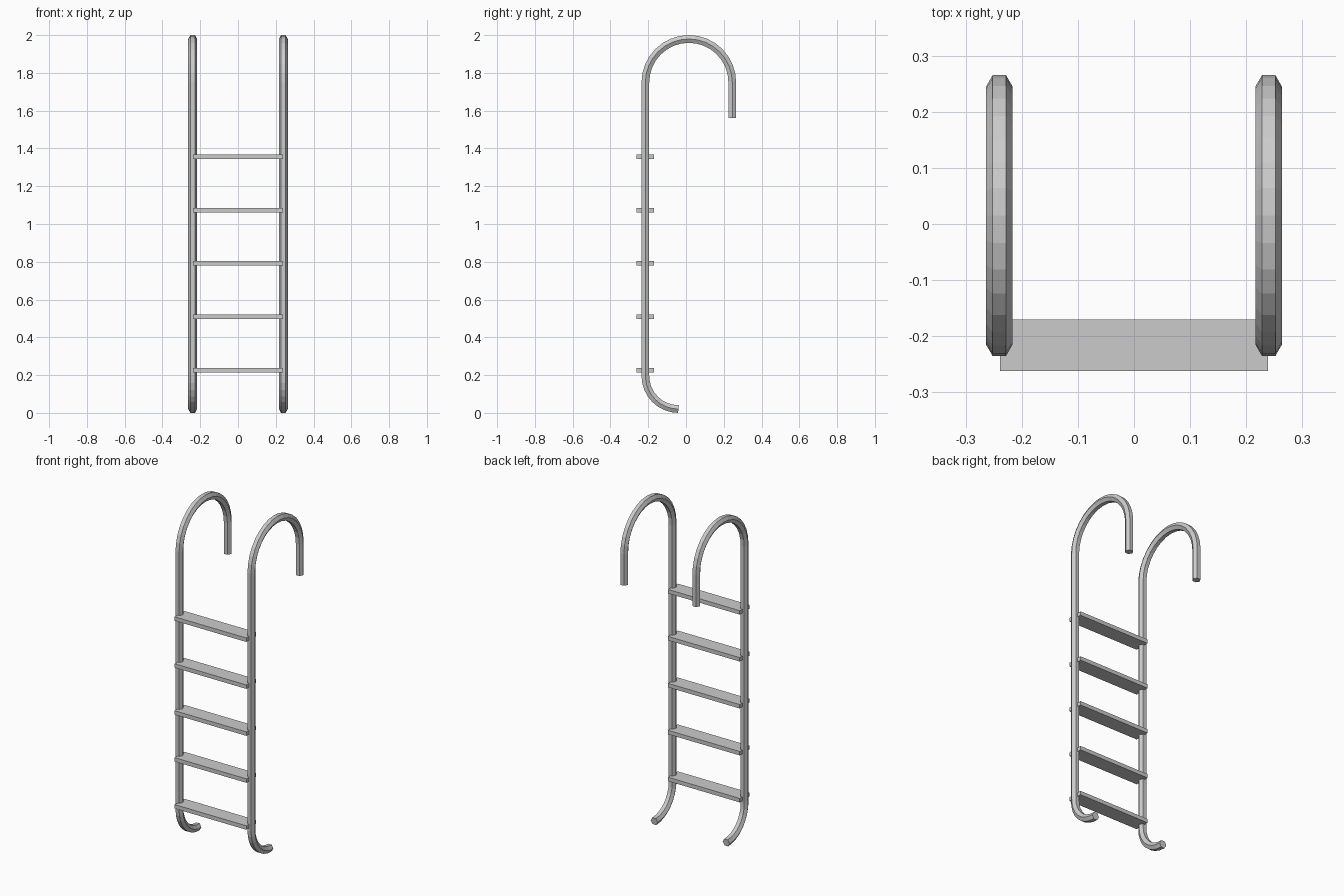
import bpy, bmesh
from math import cos, sin, pi
from mathutils import Vector

if "Cube" in bpy.data.objects:
    bpy.data.objects.remove(bpy.data.objects["Cube"])

R = 0.0236                  # tube radius (hexagon, corners towards +-x)
FLAT = R * cos(pi / 6)      # half width across flats
RAIL_X, Y0, Y1 = 0.24, -0.215, 0.245


def arc(cy, cz, r, a0, a1, n):
    return [Vector((RAIL_X, cy + r * cos(a0 + (a1 - a0) * i / n),
                    cz + r * sin(a0 + (a1 - a0) * i / n))) for i in range(n + 1)]


def sweep(name, path, sides=6):
    """Sweep a polygon along a path lying in a plane of constant x."""
    bm = bmesh.new()
    rings = []
    for i, p in enumerate(path):
        d_in = (p - path[max(i - 1, 0)]).normalized()
        d_out = (path[min(i + 1, len(path) - 1)] - p).normalized()
        t = (d_in + d_out).normalized()
        n = Vector((0, -t.z, t.y))
        rings.append([bm.verts.new(p + Vector((1, 0, 0)) * R * cos(2 * pi * k / sides)
                                   + n * R * sin(2 * pi * k / sides)) for k in range(sides)])
    for a, b in zip(rings, rings[1:]):
        for k in range(sides):
            j = (k + 1) % sides
            bm.faces.new((a[k], a[j], b[j], b[k]))
    bm.faces.new(rings[0])
    bm.faces.new(rings[-1])
    bmesh.ops.recalc_face_normals(bm, faces=bm.faces)
    me = bpy.data.meshes.new(name)
    bm.to_mesh(me)
    bm.free()
    ob = bpy.data.objects.new(name, me)
    bpy.context.collection.objects.link(ob)
    return ob


# Side rails: curved foot, straight post, overhead hook, mirrored across x
foot_r = 0.175
hook_r = (Y1 - Y0) / 2
path = arc(Y0 + foot_r, FLAT + foot_r, foot_r, 1.5 * pi, pi, 8)
path += arc((Y0 + Y1) / 2, 2 - FLAT - hook_r, hook_r, pi, 0, 16)
path.append(Vector((RAIL_X, Y1, 1.56)))
rails = sweep("side_rails", path)
rails.modifiers.new("mirror", 'MIRROR')

# Flat treads
for i in range(5):
    bpy.ops.mesh.primitive_cube_add(size=1, location=(0, -0.216, 0.225 + 0.283 * i))
    tread = bpy.context.object
    tread.name = f"tread_{i + 1}"
    tread.scale = (0.478, 0.092, 0.024)
